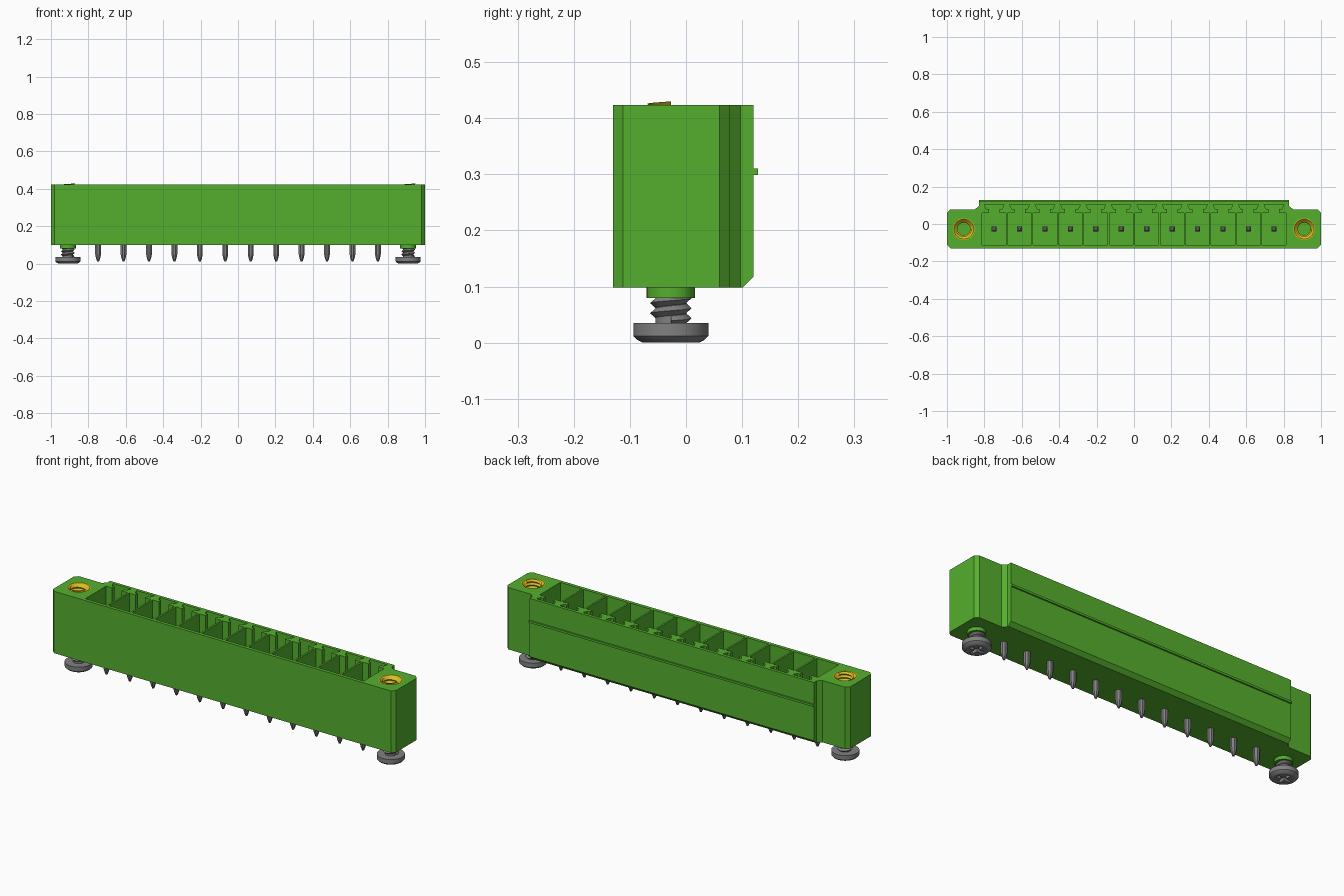
import bpy, bmesh, math
from mathutils import Matrix, Vector

if "Cube" in bpy.data.objects:
    bpy.data.objects.remove(bpy.data.objects["Cube"])


def material(name, rgb):
    m = bpy.data.materials.new(name)
    m.use_nodes = True
    m.diffuse_color = (*rgb, 1)
    bsdf = next(n for n in m.node_tree.nodes if n.type == 'BSDF_PRINCIPLED')
    bsdf.inputs["Base Color"].default_value = (*rgb, 1)
    return m


GREEN = material("green plastic", (0.09, 0.43, 0.027))
STEEL = material("grey steel", (0.22, 0.22, 0.22))
BRASS = material("yellow brass", (0.70, 0.53, 0.015))

BOTTOM, TOP = 0.098, 0.424
AXIS_Y = -0.027
SCREW_X = 0.91
PITCH, COUNT = 0.136, 12
THREAD = 0.018
slots = [(i - (COUNT - 1) / 2) * PITCH for i in range(COUNT)]


def finish(bm, name, mat, loc=(0, 0, 0), smooth=False, recalc=True):
    if recalc:
        bmesh.ops.recalc_face_normals(bm, faces=bm.faces)
    mesh = bpy.data.meshes.new(name)
    bm.to_mesh(mesh)
    bm.free()
    obj = bpy.data.objects.new(name, mesh)
    obj.location = loc
    bpy.context.collection.objects.link(obj)
    if mat:
        mesh.materials.append(mat)
    if smooth:
        bpy.ops.object.select_all(action='DESELECT')
        obj.select_set(True)
        bpy.context.view_layer.objects.active = obj
        bpy.ops.object.shade_smooth_by_angle(angle=math.radians(30))
    return obj


def loft(bm, rings):
    """Skin matching rings of points into a capped solid."""
    vs = [[bm.verts.new(p) for p in ring] for ring in rings]
    n = len(vs[0])
    for a, b in zip(vs, vs[1:]):
        for i in range(n):
            j = (i + 1) % n
            bm.faces.new((a[i], a[j], b[j], b[i]))
    bm.faces.new(vs[0][::-1])
    bm.faces.new(vs[-1])


def turned(profile, sides, phase=0.0, x=0.0, y=0.0):
    """Rings for a solid turned about z from (radius, height) pairs."""
    angles = [phase + 2 * math.pi * i / sides for i in range(sides)]
    return [[(x + r * math.cos(a), y + r * math.sin(a), z) for a in angles]
            for r, z in profile]


def box(bm, lo, hi):
    size = [b - a for a, b in zip(lo, hi)]
    mid = [(a + b) / 2 for a, b in zip(lo, hi)]
    bmesh.ops.create_cube(bm, size=1, matrix=Matrix.Translation(mid) @ Matrix.Diagonal((*size, 1)))


def cut(obj, bm):
    """Carve the solids in bm out of obj."""
    cutter = finish(bm, "cutter", None)
    cutter.hide_render = True
    mod = obj.modifiers.new("cut", 'BOOLEAN')
    mod.operation, mod.solver, mod.object = 'DIFFERENCE', 'EXACT', cutter
    bpy.ops.object.select_all(action='DESELECT')
    bpy.context.view_layer.objects.active = obj
    obj.select_set(True)
    bpy.context.view_layer.update()
    bpy.ops.object.modifier_apply(modifier=mod.name)
    bpy.data.objects.remove(cutter)


def thread(name, mat, x, z, turns, root, crest, inward):
    """One V-shaped tooth swept along a helix."""
    bm = bmesh.new()
    pts = [(root, 0, 0), (crest, 0, THREAD / 2), (root, 0, THREAD)]
    v = [bm.verts.new(p) for p in pts]
    edges = [bm.edges.new(v[:2]), bm.edges.new(v[1:])]
    steps = 32 * turns
    bmesh.ops.spin(bm, geom=v + edges, cent=(0, 0, 0), axis=(0, 0, 1),
                   dvec=(0, 0, THREAD / 32), angle=2 * math.pi * turns,
                   steps=steps, use_duplicate=False)
    bmesh.ops.remove_doubles(bm, verts=bm.verts, dist=1e-5)
    bm.normal_update()
    wrong = []
    for f in bm.faces:
        c = f.calc_center_median()
        outward = f.normal.dot(Vector((c.x, c.y, 0))) > 0
        if outward == inward:
            wrong.append(f)
    bmesh.ops.reverse_faces(bm, faces=wrong)
    return finish(bm, name, mat, (x, AXIS_Y, z), True, recalc=False)


# Housing: chamfered outline with a raised back block and bevelled lower back edge
half = [(0.982, -0.13), (1, -0.112), (1, 0.06), (0.982, 0.078),
        (0.85, 0.078), (0.83, 0.097), (0.83, 0.12)]
outline = half + [(-x, y) for x, y in reversed(half)]
bm = bmesh.new()
loft(bm, [[(x, min(y, 0.101), BOTTOM) for x, y in outline],
          [(x, y, BOTTOM + 0.019) for x, y in outline],
          [(x, y, TOP) for x, y in outline]])
housing = finish(bm, "housing", GREEN)

# Contact pockets, each joined to a flared keyway in the back wall
FLOOR = 0.16
key = [(0.0635, -0.112), (0.0635, 0.06), (0.028, 0.06), (0.028, 0.08),
       (0.042, 0.08), (0.053, 0.104)]
pocket = key + [(-x, y) for x, y in reversed(key)]
bm = bmesh.new()
for cx in slots:
    loft(bm, [[(cx + x, y, z) for x, y in pocket] for z in (FLOOR, TOP + 0.1)])
# Blind holes for the threaded inserts
for side in (-1, 1):
    loft(bm, turned([(0.058, 0.2), (0.058, TOP + 0.1)], 48, 0, side * SCREW_X, AXIS_Y))
cut(housing, bm)

# Rib along the back
bm = bmesh.new()
box(bm, (-0.83, 0.115, 0.299), (0.83, 0.128, 0.31))
finish(bm, "back_rib", GREEN)

# Contact pins: square blade above the floor, eight-sided solder tail below
bm = bmesh.new()
for cx in slots:
    loft(bm, turned([(0.02, FLOOR - 0.01), (0.02, 0.32), (0.009, 0.342)],
                    4, math.pi / 4, cx, AXIS_Y))
    loft(bm, turned([(0.005, 0.01), (0.012, 0.028), (0.0165, 0.048), (0.0165, BOTTOM + 0.01)],
                    8, math.pi / 8, cx, AXIS_Y))
finish(bm, "contact_pins", STEEL)

for side, label in ((-1, "right"), (1, "left")):
    x = side * SCREW_X
    at = (x, AXIS_Y, 0)

    # Boss under the flange
    bm = bmesh.new()
    loft(bm, turned([(0.043, 0.08), (0.043, BOTTOM + 0.005)], 48))
    finish(bm, label + "_boss", GREEN, at, True)

    # Screw head with a cross recess
    bm = bmesh.new()
    loft(bm, turned([(0.05, 0), (0.06, 0.005), (0.067, 0.012), (0.067, 0.035)], 48))
    head = finish(bm, label + "_screw_head", STEEL, at)
    bm = bmesh.new()
    arms = [(0.038, 0.008), (0.008, 0.038)]
    cross = [(0.038, -0.008), (0.038, 0.008), (0.008, 0.008)]
    quarter = [Matrix.Rotation(math.radians(90 * k), 2) @ Vector(p)
               for k in range(4) for p in cross]
    loft(bm, [[(x + p.x, AXIS_Y + p.y, z) for p in quarter] for z in (-0.02, 0.018)])
    cut(head, bm)
    bpy.ops.object.shade_smooth_by_angle(angle=math.radians(25))

    # Screw shank and its thread
    bm = bmesh.new()
    loft(bm, turned([(0.0275, 0.03), (0.0275, 0.09)], 32))
    finish(bm, label + "_screw_shank", STEEL, at, True)
    thread(label + "_screw_thread", STEEL, x, 0.03, 3, 0.027, 0.037, False)

    # Brass insert: countersunk sleeve with an inner thread
    bm = bmesh.new()
    rings = turned([(0.058, 0.2), (0.058, TOP), (0.053, TOP), (0.042, TOP - 0.012),
                    (0.042, 0.2)], 48)
    vs = [[bm.verts.new(p) for p in ring] for ring in rings]
    for a, b in zip(vs, vs[1:] + vs[:1]):
        for i in range(48):
            j = (i + 1) % 48
            bm.faces.new((a[i], a[j], b[j], b[i]))
    finish(bm, label + "_insert", BRASS, at, True)
    thread(label + "_insert_thread", BRASS, x, 0.214, 11, 0.0425, 0.034, True)
